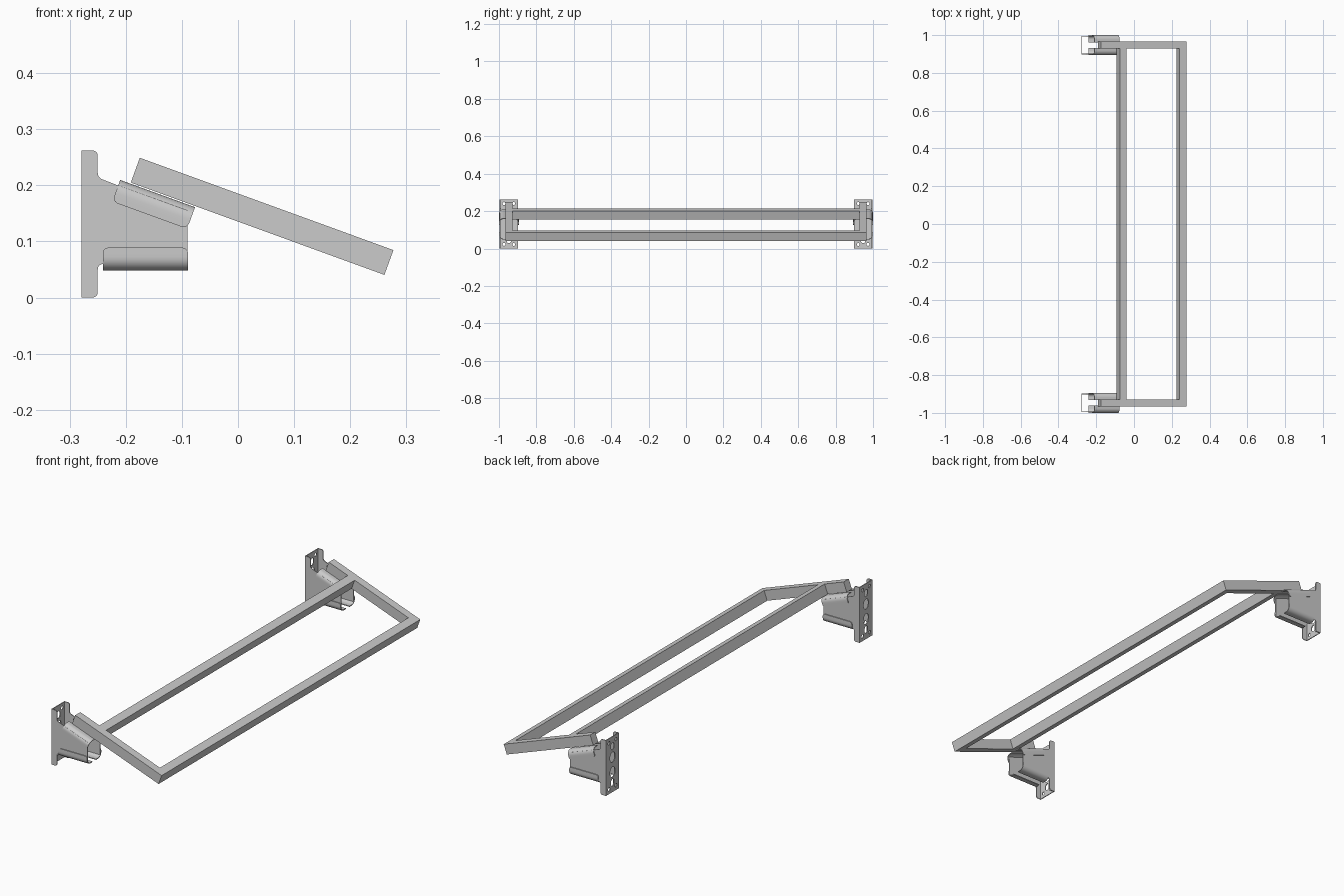
import bpy, math
from mathutils import Vector

if "Cube" in bpy.data.objects:
    bpy.data.objects.remove(bpy.data.objects["Cube"])

TILT = math.radians(20)
U = Vector((math.cos(TILT), 0, -math.sin(TILT)))   # down the slope
N = Vector((math.sin(TILT), 0, math.cos(TILT)))    # out of the slope
X, Y, Z = Vector((1, 0, 0)), Vector((0, 1, 0)), Vector((0, 0, 1))
YC = 0.947          # bracket centre
T = 0.004           # sheet thickness


def make(name, verts, faces):
    me = bpy.data.meshes.new(name)
    me.from_pydata([tuple(v) for v in verts], [], faces)
    ob = bpy.data.objects.new(name, me)
    bpy.context.collection.objects.link(ob)
    bpy.context.view_layer.objects.active = ob
    bpy.ops.object.select_all(action='DESELECT')
    ob.select_set(True)
    bpy.ops.object.mode_set(mode='EDIT')
    bpy.ops.mesh.select_all(action='SELECT')
    bpy.ops.mesh.normals_make_consistent(inside=False)
    bpy.ops.object.mode_set(mode='OBJECT')
    return ob


def prism(name, pts, origin, a, b, depth):
    """Extrude a 2D outline lying in axes a, b by the vector depth."""
    k = len(pts)
    base = [origin + a * p + b * q for p, q in pts]
    faces = [list(range(k)), list(range(k, 2 * k))]
    faces += [[i, (i + 1) % k, k + (i + 1) % k, k + i] for i in range(k)]
    return make(name, base + [v + depth for v in base], faces)


def arc(cx, cy, r, a0, a1, n=5):
    return [(cx + r * math.cos(math.radians(a0 + (a1 - a0) * i / n)),
             cy + r * math.sin(math.radians(a0 + (a1 - a0) * i / n))) for i in range(n + 1)]


# Tilted frame: U-shaped outer bar plus a rear cross rail
P0 = Vector((-0.175, 0, 0.249))
L, H, W, YO = 0.481, 0.047, 0.038, 0.966
YI = YO - W
prism("tilted_frame", [(0, -YO), (L, -YO), (L, YO), (0, YO), (0, YI),
                       (L - W, YI), (L - W, -YI), (0, -YI)], P0, U, Y, -N * H)
prism("rear_rail", [(0.106, -YI), (0.144, -YI), (0.144, YI), (0.106, YI)], P0, U, Y, -N * H)

# Side web outline in x, z with rounded tabs and fillets
WEB = ([(-0.279, 0)] + arc(-0.259, 0.009, 0.009, -90, 0) + arc(-0.24, 0.05, 0.01, 180, 90)
       + [(-0.09, 0.06), (-0.09, 0.155), (-0.212, 0.199)]
       + arc(-0.238, 0.222, 0.012, 250, 180) + arc(-0.259, 0.253, 0.009, 0, 90)
       + [(-0.279, 0.262)])


def lip(name, start, along, out, length, yc, side):
    """Curled lip: flat strip beside the middle gap, rounded edge, then a skirt."""
    half, r, drop = 0.053, 0.024, 0.041
    sec = [(0.014, 0, 0)]
    sec += [(p, q, 0) for p, q in arc(half - r, -r, r, 90, 0, 8)]
    sec += [(half, -drop + 0.01, 0)]
    sec += [(half, -drop + 0.01 - 0.01 * math.sin(t), 0.01 * (1 - math.cos(t)))
            for t in (math.pi / 6, math.pi / 3, math.pi / 2)]
    verts = []
    for y, q, inset in sec:
        base = start + Y * (yc + side * y) + out * q
        verts += [base + along * inset, base + along * (length - inset)]
    faces = [[2 * i, 2 * i + 1, 2 * i + 3, 2 * i + 2] for i in range(len(sec) - 1)]
    # face the sheet outward so the thickness goes inward
    a, b, c = (verts[i] for i in faces[0][:3])
    flip = (b - a).cross(c - a).dot(out) < 0
    me = bpy.data.meshes.new(name)
    me.from_pydata([tuple(v) for v in verts], [], [f[::-1] if flip else f for f in faces])
    ob = bpy.data.objects.new(name, me)
    bpy.context.collection.objects.link(ob)
    mod = ob.modifiers.new("thickness", 'SOLIDIFY')
    mod.thickness, mod.offset = T, -1
    bpy.ops.object.select_all(action='DESELECT')
    ob.select_set(True)
    bpy.context.view_layer.objects.active = ob
    bpy.ops.object.modifier_apply(modifier=mod.name)
    bpy.ops.object.shade_smooth_by_angle()


def wall_plate(name, yc):
    """Back plate with screw holes and slots."""
    w = 0.048
    ob = prism(name, [(-w, 0), (w, 0), (w, 0.262), (-w, 0.262)],
               Vector((-0.279, yc, 0)), Y, Z, X * T)
    holes = [(s * 0.026, z, 0.008, 0) for s in (-1, 1) for z in (0.022, 0.24)]
    holes += [(0, z, 0.011, 0.006) for z in (0.045, 0.217)]
    holes += [(0, z, 0.018, 0.006) for z in (0.095, 0.165)]
    for y, z, r, stretch in holes:
        pts = arc(y, z + stretch, r, 0, 180, 8) + arc(y, z - stretch, r, 180, 360, 8)
        if stretch == 0:
            pts = arc(y, z, r, 0, 360 * 15 / 16, 15)
        cut = prism("hole_cutter", pts, Vector((-0.29, yc, 0)), Y, Z, X * 0.03)
        mod = ob.modifiers.new("hole", 'BOOLEAN')
        mod.operation, mod.object, mod.solver = 'DIFFERENCE', cut, 'EXACT'
        bpy.context.view_layer.objects.active = ob
        bpy.ops.object.modifier_apply(modifier=mod.name)
        bpy.data.objects.remove(cut)


# Two wall brackets
for end, yc in (("left", -YC), ("right", YC)):
    wall_plate(end + "_wall_plate", yc)
    for s, tag in ((-1, "a"), (1, "b")):
        prism(f"{end}_side_web_{tag}", WEB, Vector((0, yc + s * 0.049, 0)), X, Z, Y * (-s * T))
        lip(f"{end}_top_lip_{tag}", Vector((-0.21, 0, 0.2095)), U, N, 0.142, yc, s)
        lip(f"{end}_bottom_lip_{tag}", Vector((-0.241, 0, 0.048)), X, -Z, 0.152, yc, s)
